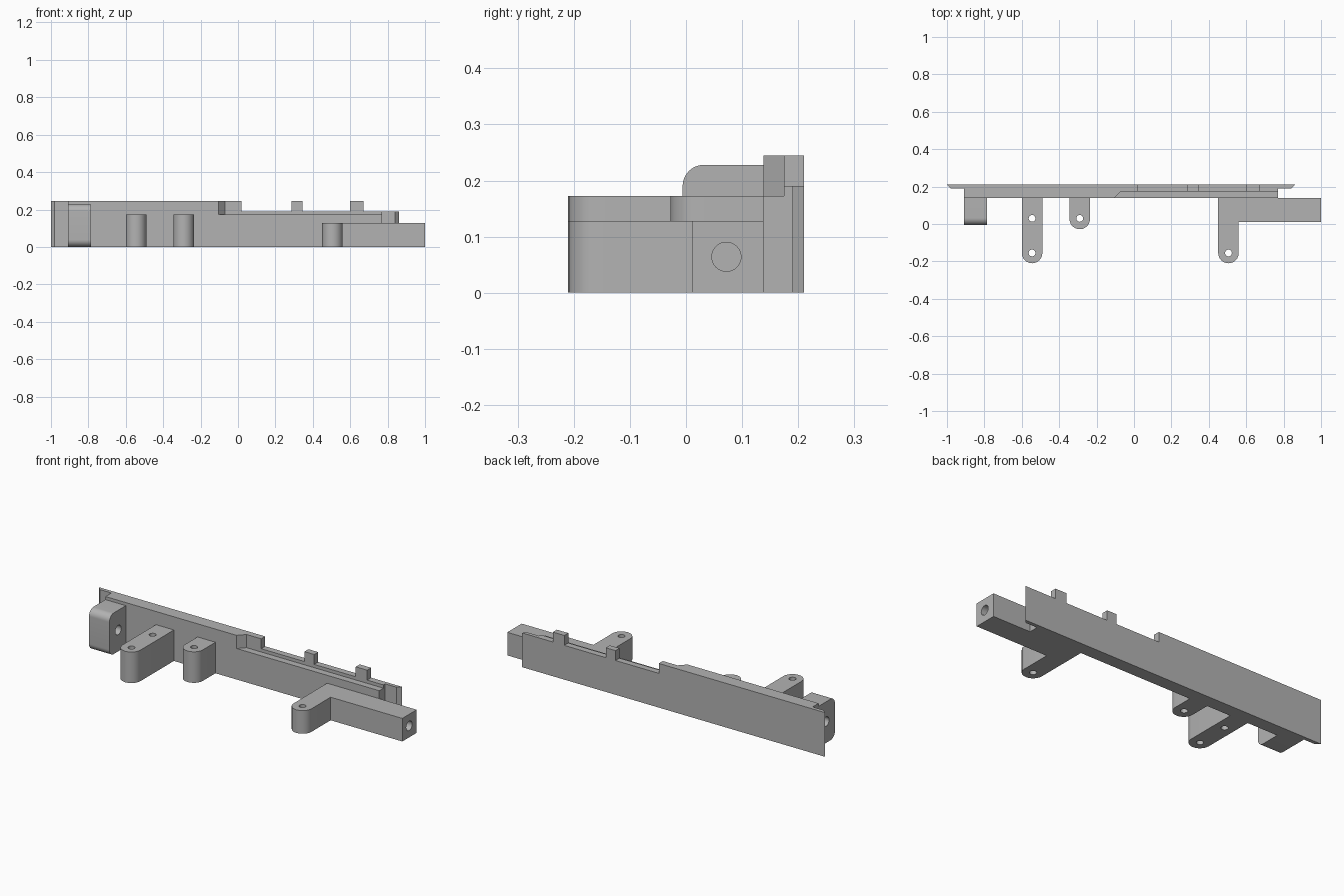
import bpy, bmesh
from math import pi, sin, cos, radians
from mathutils import Vector

cube = bpy.data.objects.get("Cube")
if cube:
    bpy.data.objects.remove(cube)

grey = bpy.data.materials.new("plain grey")
grey.use_nodes = True
colour = (0.45, 0.45, 0.45, 1)
grey.diffuse_color = colour
grey.node_tree.nodes["Principled BSDF"].inputs["Base Color"].default_value = colour

# Axis -> mapping of a 2D outline point and a depth to 3D
PLACE = {
    "x": lambda a, b, d: (d, a, b),
    "y": lambda a, b, d: (a, d, b),
    "z": lambda a, b, d: (a, b, d),
}


def prism(name, outline, axis, low, high):
    """Extrude a closed 2D outline along an axis."""
    bm = bmesh.new()
    base = bm.faces.new([bm.verts.new(PLACE[axis](a, b, low)) for a, b in outline])
    step = Vector(PLACE[axis](0, 0, high - low))
    new = bmesh.ops.extrude_face_region(bm, geom=[base])["geom"]
    bmesh.ops.translate(bm, vec=step, verts=[v for v in new if isinstance(v, bmesh.types.BMVert)])
    bmesh.ops.recalc_face_normals(bm, faces=bm.faces)
    mesh = bpy.data.meshes.new(name)
    bm.to_mesh(mesh)
    bm.free()
    mesh.materials.append(grey)
    obj = bpy.data.objects.new(name, mesh)
    bpy.context.collection.objects.link(obj)
    return obj


def arc(cx, cy, r, start, end, n=12):
    return [(cx + r * cos(radians(start + (end - start) * i / n)),
             cy + r * sin(radians(start + (end - start) * i / n))) for i in range(n + 1)]


def drill(obj, axis, a, b, r, low, high):
    """Cut a round hole and discard the cutter."""
    cutter = prism("hole_cutter", arc(a, b, r, 0, 360, 32)[:-1], axis, low, high)
    cutter.hide_render = True
    mod = obj.modifiers.new("hole", "BOOLEAN")
    mod.operation, mod.solver, mod.object = "DIFFERENCE", "EXACT", cutter
    bpy.context.view_layer.update()
    result = bpy.data.meshes.new_from_object(obj.evaluated_get(bpy.context.evaluated_depsgraph_get()))
    obj.modifiers.clear()
    obj.data = result
    bpy.data.objects.remove(cutter)


def smooth(obj):
    bpy.ops.object.select_all(action="DESELECT")
    obj.select_set(True)
    bpy.context.view_layer.objects.active = obj
    bpy.ops.object.shade_smooth_by_angle(angle=radians(30))


TOP, LOW, SHELF, ARM = 0.245, 0.19, 0.172, 0.128
FRONT = 0.138


def stepped(left, right):
    """Side profile with a lowered right half and two tabs."""
    pts = [(left, 0), (right, 0), (right, LOW)]
    for a, b in ((0.67, 0.6), (0.345, 0.285)):
        pts += [(a, LOW), (a, TOP), (b, TOP), (b, LOW)]
    return pts + [(0.02, LOW), (0.02, TOP), (left, TOP)]


# Back plate with slanted ends
plate = prism("back_plate", stepped(-1, 0.86), "y", 0.19, 0.21)
for v in plate.data.vertices:
    if v.co.y < 0.2 and (v.co.x < -0.9 or v.co.x > 0.8):
        v.co.x += 0.02 if v.co.x < 0 else -0.02

# Rail: tabbed strip, low shelf, and raised part with an angled end
prism("tabbed_strip", stepped(-0.91, 0.77), "y", 0.175, 0.19)
prism("rail_shelf", [(-0.91, FRONT), (0.77, FRONT), (0.77, 0.175), (-0.91, 0.175)], "z", 0, SHELF)
prism("raised_rail", [(-0.91, FRONT), (-0.105, FRONT), (-0.07, 0.175), (-0.91, 0.175)], "z", SHELF, TOP)

# Rounded mounting legs
R = 0.055
for name, x, tip, holes in (("long_leg", -0.545, -0.21, (0.03, -0.155)),
                            ("short_leg", -0.29, -0.028, (0.03,))):
    leg = prism(name, arc(x, tip + R, R, 180, 360) + [(x + R, FRONT), (x - R, FRONT)], "z", 0, SHELF)
    for y in holes:
        drill(leg, "z", x, y, 0.018, -0.1, 0.4)
    smooth(leg)

# Right leg joined to the side arm
x = 0.505
arm = prism("arm_and_leg", arc(x, -0.21 + R, R, 180, 360)
            + [(x + R, 0.012), (1, 0.012), (1, FRONT), (x - R, FRONT)], "z", 0, ARM)
drill(arm, "z", x, -0.155, 0.018, -0.1, 0.4)
drill(arm, "x", 0.072, 0.064, 0.026, 0.6, 1.1)
smooth(arm)

# Left block with rounded front edges and a cross hole
r = 0.038
block = prism("end_block", arc(-0.006 + r, r, r, 270, 180) + arc(-0.006 + r, 0.228 - r, r, 180, 90)
              + [(FRONT, 0.228), (FRONT, 0)], "x", -0.91, -0.785)
drill(block, "x", 0.072, 0.118, 0.026, -1.1, -0.6)
smooth(block)
